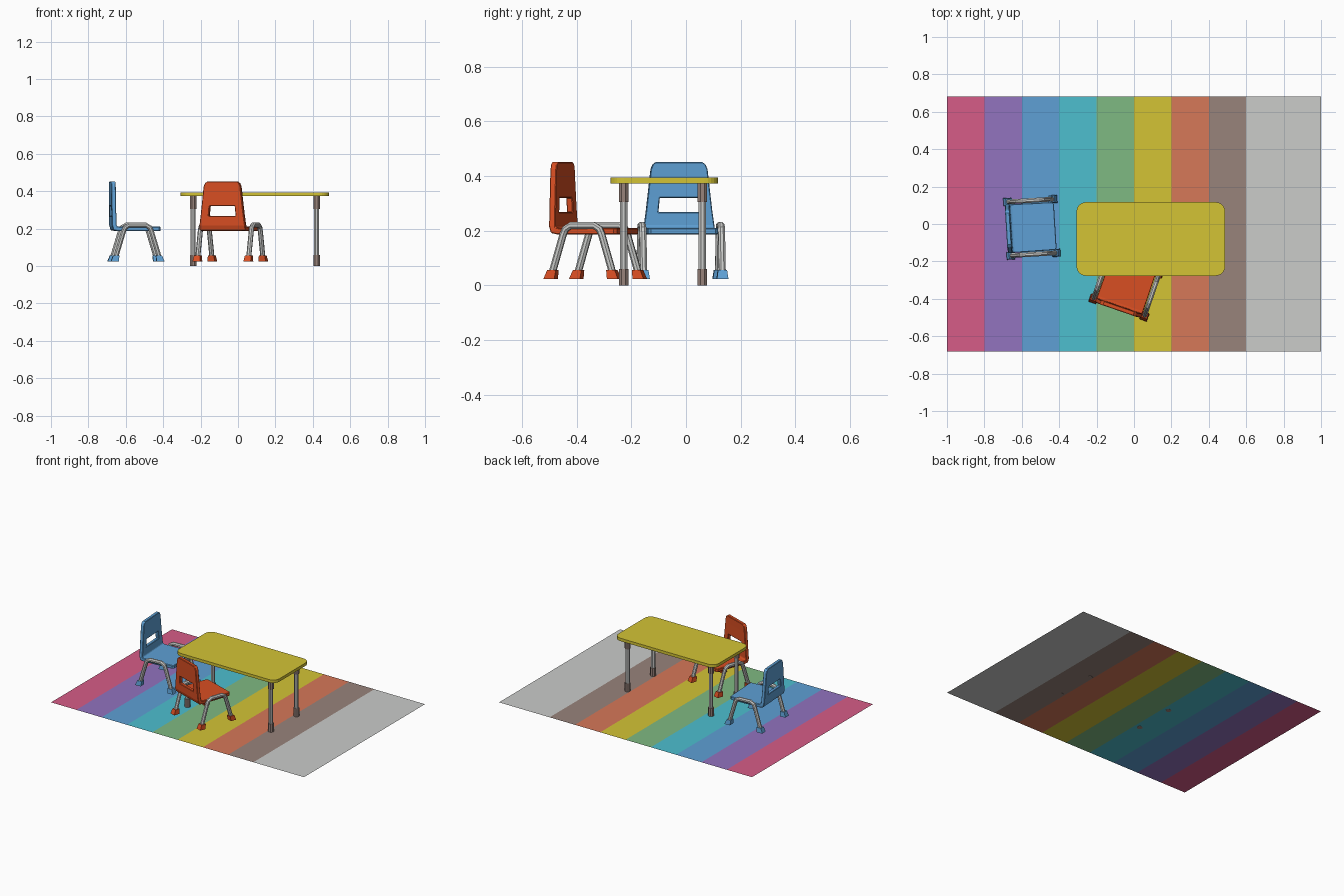
import bpy, bmesh, math
from mathutils import Vector, Matrix

if "Cube" in bpy.data.objects:
    bpy.data.objects.remove(bpy.data.objects["Cube"])


def material(name, hexa):
    def lin(c):
        return c / 12.92 if c <= 0.04045 else ((c + 0.055) / 1.055) ** 2.4
    m = bpy.data.materials.new(name)
    m.diffuse_color = [lin(int(hexa[i:i + 2], 16) / 255) for i in (0, 2, 4)] + [1]
    m.use_nodes = True
    m.node_tree.nodes["Principled BSDF"].inputs["Base Color"].default_value = m.diffuse_color
    return m


PALETTE = [("pink", "D65C87"), ("purple", "9273BF"), ("blue", "5EA0D5"),
           ("cyan", "4DBFCF"), ("green", "7FBA82"), ("yellow", "D4C435"),
           ("coral", "D67859"), ("brown", "98837B"), ("grey", "CBCCCA"),
           ("red orange", "D84E22")]
MATS = {n: material(n, h) for n, h in PALETTE}


def finish(name, bm, *colours, matrix=None):
    bmesh.ops.recalc_face_normals(bm, faces=bm.faces)
    me = bpy.data.meshes.new(name)
    bm.to_mesh(me)
    bm.free()
    for c in colours:
        me.materials.append(MATS[c])
    ob = bpy.data.objects.new(name, me)
    bpy.context.collection.objects.link(ob)
    if matrix:
        ob.matrix_world = matrix
    return ob


def loft(bm, rings):
    """Skin a list of vertex rings and cap both ends."""
    rows = [[bm.verts.new(p) for p in r] for r in rings]
    n = len(rows[0])
    for a, b in zip(rows, rows[1:]):
        for i in range(n):
            bm.faces.new((a[i], a[(i + 1) % n], b[(i + 1) % n], b[i]))
    bm.faces.new(rows[0][::-1])
    bm.faces.new(rows[-1])


def circle(c, r, u=Vector((1, 0, 0)), v=Vector((0, 1, 0)), n=8):
    return [Vector(c) + r * (u * math.cos(2 * math.pi * (i + .5) / n)
                             + v * math.sin(2 * math.pi * (i + .5) / n)) for i in range(n)]


# striped rug, one face per stripe
bm = bmesh.new()
edges = [-1 + 0.2 * i for i in range(9)] + [1]
cols = [(bm.verts.new((x, -0.683, 0.001)), bm.verts.new((x, 0.683, 0.001))) for x in edges]
for i, (a, b) in enumerate(zip(cols, cols[1:])):
    bm.faces.new((a[0], b[0], b[1], a[1])).material_index = i
rug = finish("striped_rug", bm, *[n for n, _ in PALETTE[:9]])
if rug.data.polygons[0].normal.z < 0:
    rug.data.flip_normals()

# table top with rounded corners
outline = []
for k, (sx, sy) in enumerate([(1, 1), (-1, 1), (-1, -1), (1, -1)]):
    for j in range(7):
        a = math.radians(90 * k + 15 * j)
        outline.append((0.09 + sx * 0.347 + 0.05 * math.cos(a),
                        -0.08 + sy * 0.147 + 0.05 * math.sin(a)))
bm = bmesh.new()
loft(bm, [[(x, y, z) for x, y in outline] for z in (0.373, 0.394)])
finish("table_top", bm, "yellow")

# table legs: tube with a sleeve at each end
for x in (-0.24, 0.42):
    for y in (-0.228, 0.06):
        for name, z0, z1, r, c in (("table_leg", 0.05, 0.31, 0.0145, "grey"),
                                   ("table_foot_sleeve", 0, 0.06, 0.019, "brown"),
                                   ("table_top_sleeve", 0.305, 0.374, 0.019, "brown")):
            bm = bmesh.new()
            loft(bm, [circle((x, y, z0), r), circle((x, y, z1), r)])
            finish(name, bm, c)


def chair(colour, x, y, angle):
    """Chair facing local +x."""
    mat = Matrix.Translation((x, y, 0)) @ Matrix.Rotation(math.radians(angle), 4, 'Z')

    # seat and back as one bent sheet: depth, height, half width, window half width
    rows = [(0.125, 0.198, 0.118, 0.075), (0.115, 0.198, 0.128, 0.075),
            (-0.100, 0.198, 0.130, 0.075), (-0.118, 0.202, 0.130, 0.075),
            (-0.123, 0.218, 0.129, 0.075), (-0.124, 0.268, 0.122, 0.076),
            (-0.125, 0.320, 0.116, 0.071), (-0.126, 0.400, 0.107, 0.071),
            (-0.126, 0.425, 0.104, 0.071), (-0.126, 0.442, 0.097, 0.071),
            (-0.126, 0.451, 0.085, 0.071)]
    bm = bmesh.new()
    grid = [[bm.verts.new((d, s, z)) for s in (-w, -i, i, w)] for d, z, w, i in rows]
    for r, (a, b) in enumerate(zip(grid, grid[1:])):
        for c in range(3):
            if not (r == 5 and c == 1):          # hand hole
                bm.faces.new((a[c], a[c + 1], b[c + 1], b[c]))
    shell = finish("chair_seat_and_back", bm, colour, matrix=mat)
    sol = shell.modifiers.new("thickness", 'SOLIDIFY')
    sol.thickness, sol.offset, sol.use_even_offset = 0.024, 0, True
    bev = shell.modifiers.new("soft_edges", 'BEVEL')
    bev.width, bev.segments, bev.limit_method = 0.003, 1, 'ANGLE'
    bev.angle_limit = math.radians(50)

    half = [(0.117, 0.045), (0.075, 0.185), (0.066, 0.206), (0.045, 0.219)]
    path = [(-d, z) for d, z in half] + half[::-1]
    for side in (-1, 1):
        # arched side tube
        bm = bmesh.new()
        pts = [Vector((d, side * 0.144, z)) for d, z in path]
        rings = []
        for i, p in enumerate(pts):
            t = (pts[min(i + 1, len(pts) - 1)] - pts[max(i - 1, 0)]).normalized()
            v = Vector((0, 1, 0))
            rings.append(circle(p, 0.0135, t.cross(v), v))
        loft(bm, rings)
        finish("chair_leg_frame", bm, "grey", matrix=mat)
        # tapered feet slanting with the legs
        for end in (-1, 1):
            bm = bmesh.new()
            loft(bm, [[(end * d + h * sx, side * 0.144 + h * sy, z)
                       for sx, sy in ((-1, -1), (1, -1), (1, 1), (-1, 1))]
                      for d, h, z in ((0.123, 0.021, 0.023), (0.114, 0.0165, 0.056))])
            finish("chair_foot", bm, colour, matrix=mat)


chair("blue", -0.546, -0.018, 3.5)
chair("red orange", -0.041, -0.332, 71)
